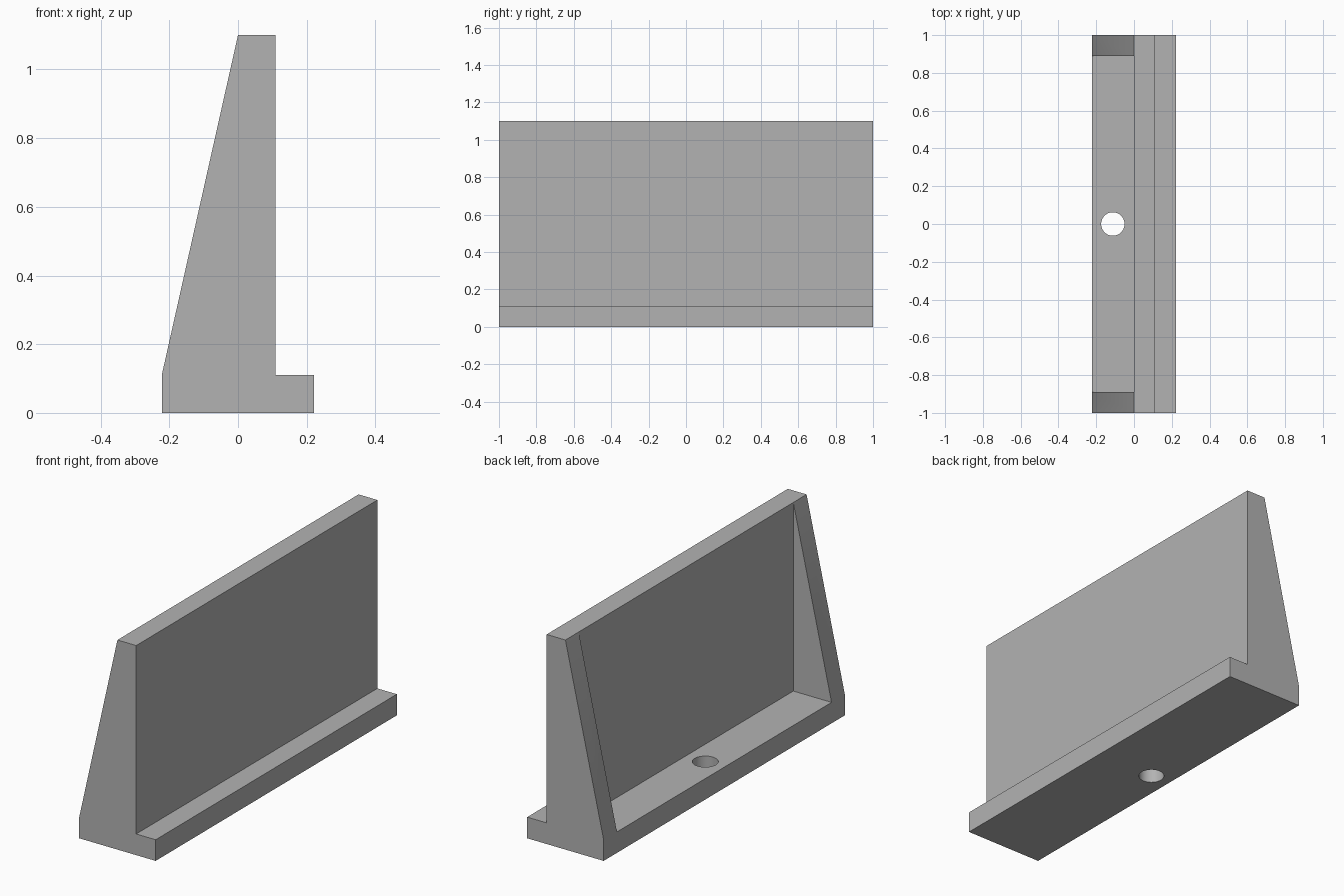
import bpy, bmesh

if "Cube" in bpy.data.objects:
    bpy.data.objects.remove(bpy.data.objects["Cube"])

GREY = bpy.data.materials.new("plain grey")
GREY.diffuse_color = (0.45, 0.45, 0.45, 1)
GREY.use_nodes = True
GREY.node_tree.nodes["Principled BSDF"].inputs["Base Color"].default_value = GREY.diffuse_color

# Cross-section corners (x, z)
SECTION = {
    "a": (-0.222, 0), "b": (0.222, 0), "c": (0.222, 0.111), "d": (0.109, 0.111),
    "e": (0.109, 1.1), "f": (0, 1.1), "g": (-0.222, 0.11), "h": (0, 0.11),
}
ROWS = (-1, -0.89, 0.89, 1)   # outer ends and inner faces of the end gussets

bm = bmesh.new()
grid = [{k: bm.verts.new((x, y, z)) for k, (x, z) in SECTION.items()
         if k != "h" or abs(y) < 1} for y in ROWS]


def strip(edge, bay):
    """One long face along the given section edge between two rows."""
    p, q = edge
    r, s = grid[bay], grid[bay + 1]
    bm.faces.new((r[p], r[q], s[q], s[p]))


# Foot, ledge and wall run the full length
for bay in range(3):
    for edge in ("ab", "bc", "cd", "de", "ef", "ga"):
        strip(edge, bay)
# Sloped gusset edges at both ends
strip("fg", 0)
strip("fg", 2)
# Recessed wall back and floor between the gussets
strip("fh", 1)
strip("hg", 1)
# End outlines and inner gusset sides
for row in (grid[0], grid[3]):
    bm.faces.new([row[k] for k in "abcdefg"])
for row in (grid[1], grid[2]):
    bm.faces.new([row[k] for k in "fgh"])
bmesh.ops.recalc_face_normals(bm, faces=bm.faces)
bmesh.ops.dissolve_limit(bm, angle_limit=0.001, verts=bm.verts, edges=bm.edges)

mesh = bpy.data.meshes.new("angle_bracket")
bm.to_mesh(mesh)
bm.free()
mesh.materials.append(GREY)
bracket = bpy.data.objects.new("angle_bracket", mesh)
bpy.context.collection.objects.link(bracket)

# Screw hole through the floor
bpy.ops.mesh.primitive_cylinder_add(vertices=48, radius=0.062, depth=0.4,
                                    location=(-0.112, 0, 0.06))
cutter = bpy.context.object
cutter.name = "hole_cutter"
cutter.data.materials.append(GREY)
cut = bracket.modifiers.new("screw_hole", "BOOLEAN")
cut.operation = "DIFFERENCE"
cut.solver = "EXACT"
cut.object = cutter
bpy.ops.object.select_all(action="DESELECT")
bracket.select_set(True)
bpy.context.view_layer.objects.active = bracket
bpy.ops.object.modifier_apply(modifier=cut.name)
bpy.data.objects.remove(cutter)
bpy.ops.object.shade_smooth_by_angle(angle=0.5)
